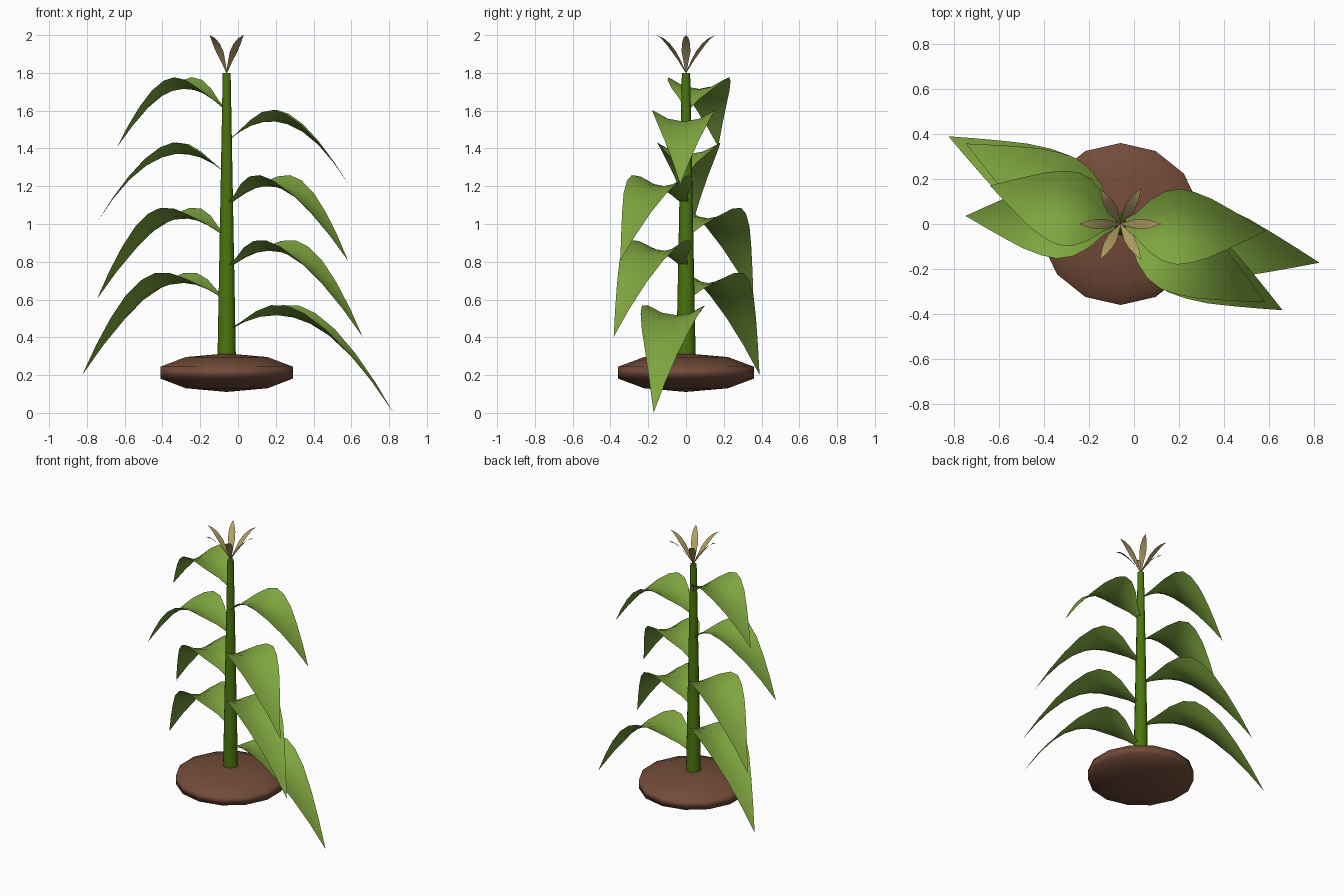
import bpy
import bmesh
from math import cos, sin, radians

if "Cube" in bpy.data.objects:
    bpy.data.objects.remove(bpy.data.objects["Cube"], do_unlink=True)

STALK_X = -0.06


def material(name, rgb):
    mat = bpy.data.materials.new(name)
    mat.use_nodes = True
    color = (*rgb, 1)
    mat.diffuse_color = color
    bsdf = mat.node_tree.nodes["Principled BSDF"]
    bsdf.inputs["Base Color"].default_value = color
    bsdf.inputs["Roughness"].default_value = 0.8
    return mat


leaf_green = material("leaf green", (0.21, 0.38, 0.05))
stalk_green = material("stalk green", (0.07, 0.18, 0.004))
soil_brown = material("soil brown", (0.17, 0.07, 0.04))
tassel_tan = material("tassel tan", (0.45, 0.34, 0.13))


def blade(name, mat, origin, angle, stations, across, cup):
    """Smooth blade from (reach, height, half width) stations, cupped across."""
    bm = bmesh.new()
    rows = []
    for reach, height, half in stations:
        row = []
        for k in range(across + 1):
            side = half * (2 * k / across - 1)
            row.append(bm.verts.new((reach, side, height + cup * side * side)))
        rows.append(row)
    for a, b in zip(rows, rows[1:]):
        for k in range(across):
            bm.faces.new((a[k], b[k], b[k + 1], a[k + 1]))
    bmesh.ops.remove_doubles(bm, verts=bm.verts, dist=0.0005)
    for face in bm.faces:
        face.smooth = True
    mesh = bpy.data.meshes.new(name)
    bm.to_mesh(mesh)
    bm.free()
    mesh.materials.append(mat)
    obj = bpy.data.objects.new(name, mesh)
    obj.location = origin
    obj.rotation_euler.z = radians(angle)
    bpy.context.collection.objects.link(obj)
    return obj


# Soil mound: flattened low-poly sphere
bpy.ops.mesh.primitive_uv_sphere_add(segments=14, ring_count=5, radius=0.378,
                                     location=(STALK_X, 0, 0.213))
soil = bpy.context.object
soil.name = "soil_mound"
soil.scale.z = 0.27
soil.data.materials.append(soil_brown)
bpy.ops.object.shade_smooth()

# Tapered stalk
bpy.ops.mesh.primitive_cone_add(vertices=10, radius1=0.052, radius2=0.022,
                                depth=1.55, location=(STALK_X, 0, 1.025))
stalk = bpy.context.object
stalk.name = "stalk"
stalk.data.materials.append(stalk_green)
bpy.ops.object.shade_smooth_by_angle(angle=radians(50))

# Leaves climb the stalk on alternating sides, getting shorter and perkier
LEAF_WIDTHS = [(0, 0.012), (0.1, 0.05), (0.2, 0.115), (0.3, 0.155), (0.4, 0.168),
               (0.5, 0.157), (0.62, 0.13), (0.75, 0.088), (0.88, 0.043), (1, 0)]
LEAF_ANGLES = [-11, 153, -28, 152.5, -28.4, 177, -2.7, 163.6]
for i, angle in enumerate(LEAF_ANGLES):
    f = i / 7
    length = 0.9 - 0.296 * f
    drop = 0.43 - 0.24 * f
    bend = 1.03 - 0.23 * f
    stations = [(length * t, (bend - drop) * t - bend * t * t, w)
                for t, w in LEAF_WIDTHS]
    blade(f"leaf_{i + 1}", leaf_green, (STALK_X, 0, 0.43 + 0.167 * i),
          angle, stations, 4, 2.2)

# Tassel: six thin flared blades on top
TASSEL_WIDTHS = [(0, 0.003), (0.2, 0.013), (0.4, 0.023), (0.6, 0.022),
                 (0.8, 0.013), (1, 0)]
for i in range(6):
    stations = [(0.183 * t, 0.2 * (1 - (1 - t) ** 1.6), w)
                for t, w in TASSEL_WIDTHS]
    blade(f"tassel_blade_{i + 1}", tassel_tan, (STALK_X, 0, 1.8),
          60 * i, stations, 2, 0)
